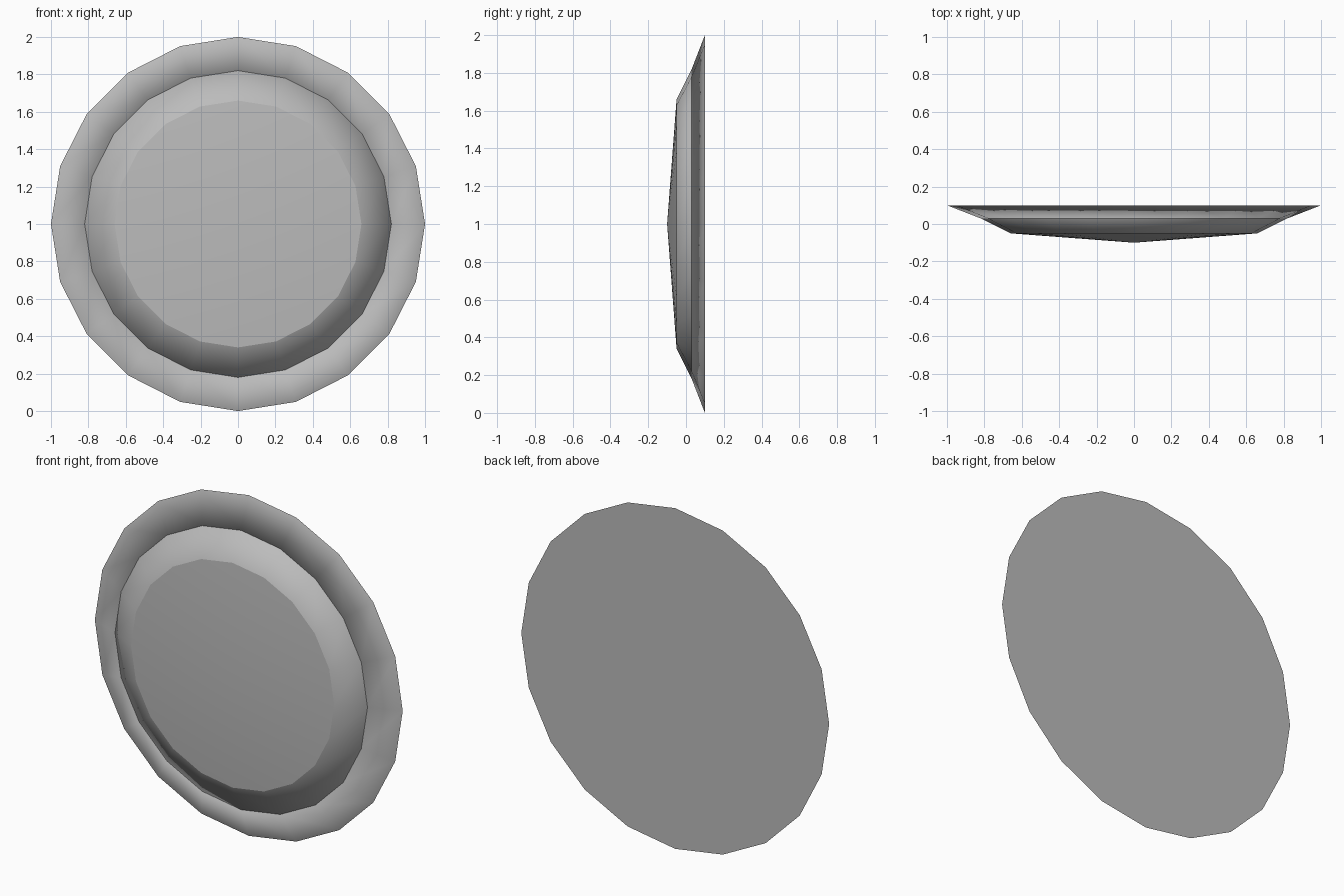
import bpy
import bmesh
import math

SIDES = 20

cube = bpy.data.objects.get("Cube")
if cube:
    bpy.data.objects.remove(cube, do_unlink=True)

grey = bpy.data.materials.new("plain_grey")
grey.use_nodes = True
colour = (0.5, 0.5, 0.5, 1)
grey.diffuse_color = colour
grey.node_tree.nodes["Principled BSDF"].inputs["Base Color"].default_value = colour


def lathe(name, profile, sharp=()):
    """Turn (radius, depth) points about the front-to-back axis; rings listed in sharp stay creased."""
    bm = bmesh.new()
    rings = []
    for radius, depth in profile:
        if radius == 0:
            rings.append([bm.verts.new((0, depth, 1))] * SIDES)
            continue
        angles = [math.tau * i / SIDES for i in range(SIDES)]
        rings.append([bm.verts.new((radius * math.sin(a), depth, 1 + radius * math.cos(a)))
                      for a in angles])
    for outer, inner in zip(rings, rings[1:]):
        for i in range(SIDES):
            j = (i + 1) % SIDES
            corners = dict.fromkeys((outer[i], outer[j], inner[j], inner[i]))
            bm.faces.new(list(corners)).smooth = True
    for k in sharp:
        for i in range(SIDES):
            edge = bm.edges.get((rings[k][i], rings[k][(i + 1) % SIDES]))
            edge.smooth = False
    mesh = bpy.data.meshes.new(name)
    bm.to_mesh(mesh)
    bm.free()
    mesh.materials.append(grey)
    obj = bpy.data.objects.new(name, mesh)
    bpy.context.collection.objects.link(obj)
    return obj


# Sloping outer rim with a short wall turned back at the groove
lathe("outer_rim", [(1, 0.10), (0.82, 0.03), (0.82, 0.09)])

# Raised boss: hidden side wall, bevelled shoulder, shallow cone face
lathe("centre_boss", [(0.82, 0.09), (0.82, 0.03), (0.66, -0.05), (0, -0.10)], sharp=[2])

# Flat back, wound the other way so that it faces rearward
lathe("back_plate", [(0, 0.10), (1, 0.10)])
